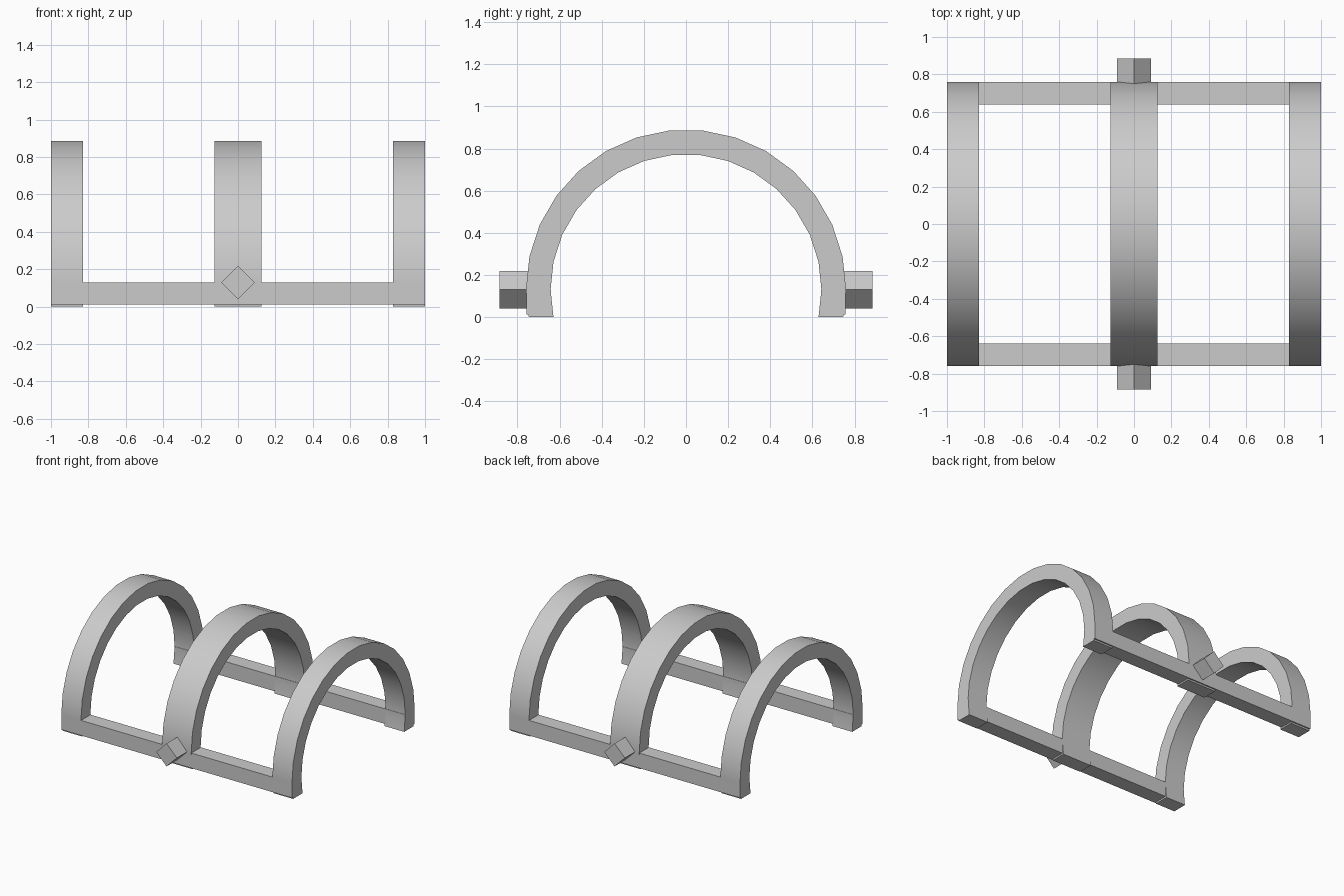
import bpy, bmesh
from math import sin, cos, tan, radians, pi
from mathutils import Matrix, Vector

cube = bpy.data.objects.get("Cube")
if cube:
    bpy.data.objects.remove(cube, do_unlink=True)

# One plain grey for the whole frame
grey = bpy.data.materials.new("plain_grey")
grey.use_nodes = True
colour = (0.6, 0.6, 0.6, 1)
grey.diffuse_color = colour
grey.node_tree.nodes["Principled BSDF"].inputs["Base Color"].default_value = colour

AXIS_Z = 0.13              # height of the arch centre and pegs
OUTER, INNER = 0.76, 0.643
STEP = 12                  # degrees per arch segment


def finish(name, bm, smooth=False):
    bmesh.ops.recalc_face_normals(bm, faces=bm.faces)
    mesh = bpy.data.meshes.new(name)
    bm.to_mesh(mesh)
    bm.free()
    mesh.materials.append(grey)
    obj = bpy.data.objects.new(name, mesh)
    bpy.context.collection.objects.link(obj)
    if smooth:
        bpy.ops.object.select_all(action='DESELECT')
        obj.select_set(True)
        bpy.context.view_layer.objects.active = obj
        bpy.ops.object.shade_smooth_by_angle(angle=radians(30))
    return obj


def box(name, centre, size, turn=0):
    bm = bmesh.new()
    bmesh.ops.create_cube(bm, size=1)
    bmesh.ops.transform(bm, verts=bm.verts, matrix=Matrix.Translation(centre)
                        @ Matrix.Rotation(turn, 4, 'Y')
                        @ Matrix.Diagonal((*size, 1)))
    return finish(name, bm)


def arch(name, x, width):
    # Sweep a rectangular section past the half circle, then trim at the floor
    bm = bmesh.new()
    rings = []
    for i in range(-9, 9):
        a = radians((i + 0.5) * STEP)
        rings.append([bm.verts.new((x + s * width / 2, r * sin(a), AXIS_Z + r * cos(a)))
                      for s, r in ((-1, INNER), (1, INNER), (1, OUTER), (-1, OUTER))])
    for p, q in zip(rings, rings[1:]):
        for k in range(4):
            n = (k + 1) % 4
            bm.faces.new((p[k], p[n], q[n], q[k]))
    bm.faces.new(rings[0])
    bm.faces.new(rings[-1])
    bmesh.ops.bisect_plane(bm, geom=bm.verts[:] + bm.edges[:] + bm.faces[:],
                           plane_co=(0, 0, 0), plane_no=(0, 0, 1), clear_inner=True)
    bmesh.ops.holes_fill(bm, edges=[e for e in bm.edges if e.is_boundary])
    return finish(name, bm, smooth=True)


# Three arches, the middle one wider
arch("right_arch", -0.915, 0.17)
arch("middle_arch", 0, 0.252)
arch("left_arch", 0.915, 0.17)

# Bottom rails and diamond pegs, front and back
for side, s in (("front", -1), ("back", 1)):
    box(side + "_rail", (0, s * 0.699, 0.071), (2, 0.118, 0.118))
    box(side + "_peg", (0, s * 0.795, AXIS_Z), (0.127, 0.18, 0.127), pi / 4)
